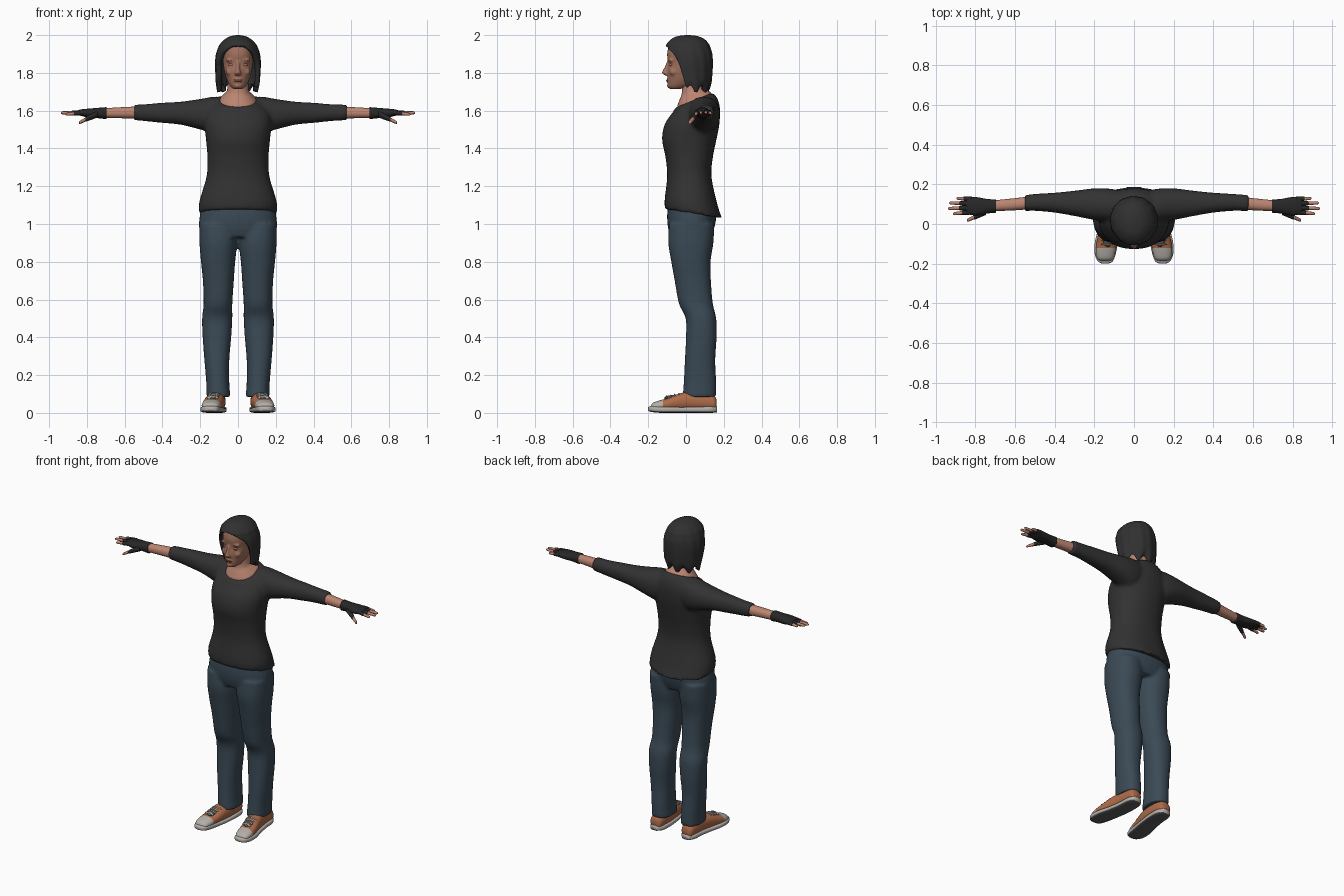
import bpy, bmesh, math
from mathutils import Matrix

if "Cube" in bpy.data.objects:
    bpy.data.objects.remove(bpy.data.objects["Cube"])


def material(name, r, g, b):
    m = bpy.data.materials.new(name)
    m.use_nodes = True
    m.diffuse_color = (r, g, b, 1)
    bsdf = m.node_tree.nodes["Principled BSDF"]
    bsdf.inputs["Base Color"].default_value = (r, g, b, 1)
    bsdf.inputs["Roughness"].default_value = 0.8
    return m


SHIRT = material("charcoal shirt", .032, .032, .032)
HAIR = material("black hair", .03, .03, .03)
GLOVE = material("black glove", .02, .02, .021)
JEANS = material("blue denim", .043, .068, .092)
SKIN = material("skin", .50, .235, .165)
FACE = material("face skin", .36, .165, .11)
LIPS = material("lips and brows", .20, .075, .055)
LEATHER = material("tan shoe", .43, .15, .068)
RUBBER = material("pale rubber", .46, .43, .39)
TREAD = material("grey tread", .10, .10, .10)


def interpolate(rings, steps=5):
    """Catmull-Rom curve through the ring parameters."""
    out = []
    for i in range(len(rings) - 1):
        p0, p1 = rings[max(i - 1, 0)], rings[i]
        p2, p3 = rings[i + 1], rings[min(i + 2, len(rings) - 1)]
        for s in range(steps):
            t = s / steps
            out.append([b + t / 2 * (c - a + t * (2 * a - 5 * b + 4 * c - d + t * (3 * (b - c) + d - a)))
                        for a, b, c, d in zip(p0, p1, p2, p3)])
    return out + [list(rings[-1])]


def squarish(v, power):
    return math.copysign(abs(v) ** power, v)


def loft(bm, rings, axis="z", side=1, n=32, power=0.9):
    """Rings are: station, low and high across, low and high depth, tilt."""
    rows = []
    for t, a0, a1, b0, b1, tilt in interpolate([tuple(r) + (0,) * (6 - len(r)) for r in rings]):
        row = []
        for i in range(n):
            ang = 2 * math.pi * i / n
            u = (a0 + a1) / 2 + (a1 - a0) / 2 * squarish(math.sin(ang), power)
            dv = -(b1 - b0) / 2 * squarish(math.cos(ang), power)
            v = (b0 + b1) / 2 + dv
            co = {"z": (side * u, v, t + tilt * dv), "x": (side * t, u, v), "y": (side * u, t, v)}[axis]
            row.append(bm.verts.new(co))
        rows.append(row)
    for lo, hi in zip(rows, rows[1:]):
        for i in range(n):
            bm.faces.new((lo[i], lo[(i + 1) % n], hi[(i + 1) % n], hi[i]))
    bm.faces.new(rows[0])
    bm.faces.new(rows[-1])


def ball(bm, centre, size, turn=0):
    m = Matrix.Translation(centre) @ Matrix.Rotation(turn, 4, "Y") @ Matrix.Diagonal((*size, 1))
    bmesh.ops.create_uvsphere(bm, u_segments=16, v_segments=10, radius=1, matrix=m)


def finish(name, bm, mats, voxel=0, smooth=4, rule=None, recalc=True):
    if recalc:
        bmesh.ops.recalc_face_normals(bm, faces=bm.faces[:])
    for f in bm.faces:
        f.smooth = True
        if rule:
            f.material_index = rule(f)
    me = bpy.data.meshes.new(name)
    bm.to_mesh(me)
    bm.free()
    ob = bpy.data.objects.new(name, me)
    bpy.context.collection.objects.link(ob)
    for m in mats:
        me.materials.append(m)
    if voxel:
        r = ob.modifiers.new("merge", "REMESH")
        r.mode, r.voxel_size, r.use_smooth_shade = "VOXEL", voxel, True
        s = ob.modifiers.new("soften", "SMOOTH")
        s.factor, s.iterations = 0.5, smooth
    return ob


def mid(z, w, y0, y1, tilt=0):
    return (z, -w, w, y0, y1, tilt)


# Long-sleeved shirt: torso and sleeves merged
bm = bmesh.new()
loft(bm, [mid(1.055, .207, -.112, .19, -.16), mid(1.12, .205, -.113, .165, -.08),
          mid(1.25, .167, -.1, .135), mid(1.35, .162, -.108, .142), mid(1.45, .17, -.127, .162),
          mid(1.53, .178, -.112, .177), mid(1.6, .165, -.073, .18, .1),
          mid(1.64, .128, -.058, .165, .25), mid(1.657, .1, -.052, .14, .4)])
for side, end in ((1, .58), (-1, .55)):
    loft(bm, [(.06, .02, .165, 1.52, 1.665), (.12, .01, .178, 1.48, 1.675), (.2, .02, .18, 1.5, 1.662),
              (.3, .04, .168, 1.525, 1.648), (.4, .057, .158, 1.535, 1.642),
              (.5, .066, .152, 1.545, 1.634), (end, .064, .146, 1.55, 1.632)], "x", side)
finish("shirt", bm, [SHIRT], .011, 5)

# Jeans: hips and two legs merged
bm = bmesh.new()
loft(bm, [mid(.93, .19, -.08, .13), mid(.98, .206, -.095, .15),
          mid(1.04, .203, -.1, .16), mid(1.1, .19, -.095, .15)])
for side in (1, -1):
    loft(bm, [(.085, .04, .167, -.018, .16), (.16, .046, .168, -.012, .16), (.28, .046, .178, -.006, .155),
              (.4, .036, .187, 0, .162), (.5, .03, .19, -.002, .16), (.58, .03, .182, -.038, .142),
              (.7, .022, .186, -.06, .132), (.8, .015, .196, -.078, .13),
              (.9, .004, .204, -.094, .145), (1, .004, .205, -.09, .15)], "z", side)
finish("jeans", bm, [JEANS], .0095, 3)

# Neck and upper chest
bm = bmesh.new()
loft(bm, [mid(1.62, .09, -.035, .125, .4), mid(1.655, .096, -.046, .134, .4),
          mid(1.68, .077, -.036, .115, .35), mid(1.705, .059, -.022, .1, .2),
          mid(1.75, .054, -.022, .095), mid(1.8, .052, -.02, .09)])
finish("neck", bm, [SKIN])

# Head with nose, brow ridge, cheeks and chin merged
bm = bmesh.new()
loft(bm, [mid(1.715, .024, -.084, -.03), mid(1.73, .042, -.094, .02), mid(1.765, .06, -.097, .07),
          mid(1.81, .073, -.099, .1), mid(1.85, .079, -.094, .12), mid(1.9, .083, -.1, .125),
          mid(1.95, .073, -.085, .11), mid(1.98, .04, -.04, .08)])
loft(bm, [mid(1.787, .014, -.112, -.07), mid(1.797, .019, -.126, -.07), mid(1.808, .014, -.126, -.07),
          mid(1.835, .009, -.112, -.07), mid(1.862, .012, -.1, -.07)], n=16)
ball(bm, (0, -.085, 1.732), (.022, .016, .014))
ball(bm, (0, -.088, 1.76), (.026, .016, .016))
for side in (1, -1):
    ball(bm, (side * .034, -.076, 1.866), (.03, .018, .012))
    ball(bm, (side * .042, -.066, 1.805), (.024, .022, .022))
finish("head", bm, [FACE], .0055, 3)

# Lips, brows and closed eyelids
bm = bmesh.new()
ball(bm, (0, -.099, 1.762), (.023, .006, .004))
ball(bm, (0, -.098, 1.755), (.019, .006, .004))
for side in (1, -1):
    ball(bm, (side * .034, -.086, 1.868), (.022, .007, .003), side * .12)
    ball(bm, (side * .033, -.083, 1.838), (.016, .007, .002))
finish("lips_and_brows", bm, [LIPS])
bm = bmesh.new()
for side in (1, -1):
    ball(bm, (side * .033, -.078, 1.843), (.017, .011, .008))
finish("eyelids", bm, [FACE])

# Bobbed hair: a shell open around the face (height, half width, front, back, opening)
bm = bmesh.new()
rows, n = [], 72
for z, w, y0, y1, gap in interpolate([
        (1.715, .108, -.075, .118, 82), (1.75, .116, -.09, .134, 76), (1.8, .119, -.1, .139, 70),
        (1.85, .121, -.106, .141, 63), (1.9, .116, -.11, .138, 50), (1.935, .104, -.109, .128, 24),
        (1.95, .097, -.105, .122, 0), (1.975, .074, -.083, .102, 0),
        (1.993, .043, -.05, .068, 0), (2, .008, 0, .02, 0)], 4):
    row = []
    for i in range(n + 1):
        g = math.radians(max(gap, 0))
        a = g + (2 * math.pi - 2 * g) * i / n
        lock = 1 + .012 * math.sin(13 * a + 9 * z) * min(1, (2 - z) * 12)
        ragged = .018 * math.sin(9 * a) * max(0, 1 - (z - 1.715) / .06)
        row.append(bm.verts.new((w * lock * math.sin(a),
                                 (y0 + y1) / 2 - (y1 - y0) / 2 * lock * math.cos(a), z + ragged)))
    rows.append(row)
for lo, hi in zip(rows, rows[1:]):
    for i in range(n):
        bm.faces.new((lo[i], lo[i + 1], hi[i + 1], hi[i]))
bm.faces.new(rows[-1][:-1])
bmesh.ops.remove_doubles(bm, verts=bm.verts[:], dist=.0002)
hair = finish("hair", bm, [HAIR], recalc=False)
shell = hair.modifiers.new("thickness", "SOLIDIFY")
shell.thickness, shell.offset = .026, -1

# Finger layout: base y, tip x, tip y, tip z
FINGERS = [(.06, .912, .052, 1.58), (.082, .938, .078, 1.588),
           (.104, .932, .106, 1.59), (.125, .895, .13, 1.586)]


def finger(bm, side, a, b, r0, r1):
    rings = []
    for t, s in ((0, 1), (.5, 1), (.88, .95), (.97, .7), (1, .3)):
        x, y, z = (p + (q - p) * t for p, q in zip(a, b))
        r = (r0 + (r1 - r0) * t) * s
        rings.append((x, y - r, y + r, z - r, z + r))
    loft(bm, rings, "x", side, 12, 1)


for side, label in ((1, "left"), (-1, "right")):
    # Forearm
    bm = bmesh.new()
    loft(bm, [(.5, .076, .142, 1.557, 1.624), (.62, .068, .128, 1.56, 1.618),
              (.72, .065, .118, 1.562, 1.612)], "x", side)
    finish(label + "_forearm", bm, [SKIN])

    # Fingerless glove and bare fingertips
    glove, tips = bmesh.new(), bmesh.new()
    loft(glove, [(.695, .057, .124, 1.555, 1.619), (.74, .053, .126, 1.56, 1.615),
                 (.79, .044, .135, 1.564, 1.611), (.83, .047, .137, 1.572, 1.607),
                 (.848, .06, .127, 1.58, 1.602)], "x", side)
    for y, tx, ty, tz in FINGERS:
        base, tip = (.82, y, 1.59), (tx, ty, tz)
        half = [p + (q - p) * .55 for p, q in zip(base, tip)]
        finger(glove, side, base, half, .0125, .0115)
        finger(tips, side, base, tip, .0105, .008)
    finger(glove, side, (.745, .065, 1.582), (.81, .032, 1.553), .019, .013)
    finger(tips, side, (.78, .046, 1.568), (.842, .018, 1.535), .012, .009)
    finish(label + "_glove", glove, [GLOVE])
    finish(label + "_fingertips", tips, [SKIN])

    # Shoe upper with rubber toe cap
    bm = bmesh.new()
    loft(bm, [(-.188, .125, .165, .015, .035), (-.175, .106, .184, .01, .053), (-.14, .094, .192, .01, .066),
              (-.09, .085, .188, .01, .08), (-.03, .074, .176, .01, .104), (.04, .066, .163, .01, .112),
              (.11, .066, .156, .01, .105), (.15, .074, .15, .01, .09), (.162, .09, .135, .02, .07)], "y", side)
    finish(label + "_shoe", bm, [LEATHER, RUBBER],
           rule=lambda f: int(f.calc_center_median().y < -.125))

    # Sole with dark tread underneath
    bm = bmesh.new()
    loft(bm, [(-.2, .13, .16, .012, .03), (-.188, .107, .182, .006, .036), (-.15, .092, .198, .001, .037),
              (-.09, .08, .197, 0, .034), (-.02, .068, .18, 0, .032), (.06, .06, .166, 0, .034),
              (.13, .063, .16, 0, .036), (.165, .085, .14, .003, .034)], "y", side, power=.6)
    finish(label + "_sole", bm, [RUBBER, TREAD], rule=lambda f: int(f.normal.z < -.6))

    # Tongue and laces
    bm = bmesh.new()
    ball(bm, (side * .132, -.066, .078), (.027, .05, .017))
    finish(label + "_tongue", bm, [TREAD])
    bm = bmesh.new()
    for k in range(4):
        ball(bm, (side * (.135 - .003 * k), -.103 + .022 * k, .081 + .005 * k), (.032, .005, .011))
    finish(label + "_laces", bm, [RUBBER])
